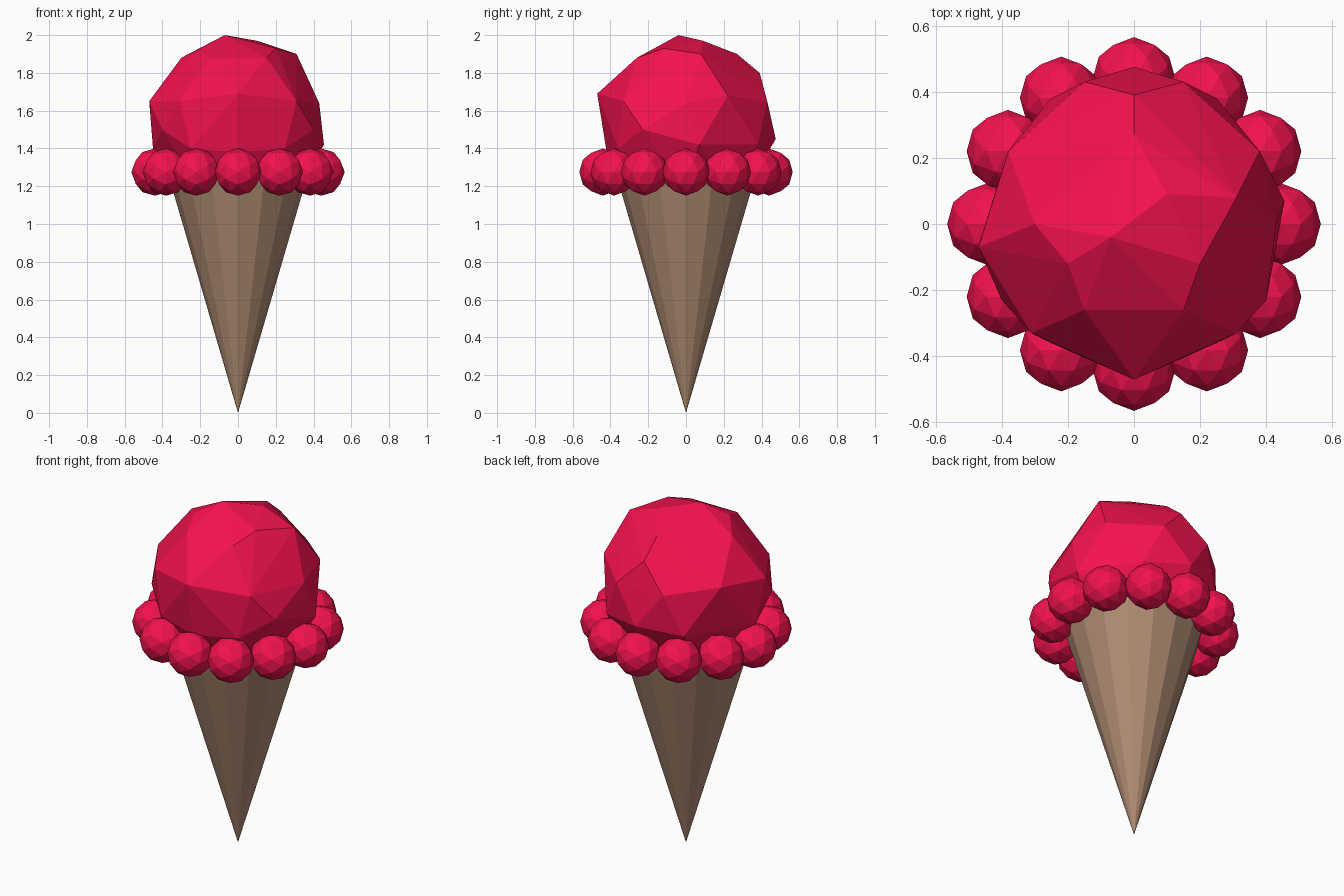
import bpy, bmesh
from math import sin, cos, pi, radians
from mathutils import Matrix

if "Cube" in bpy.data.objects:
    bpy.data.objects.remove(bpy.data.objects["Cube"])


def material(name, rgb):
    m = bpy.data.materials.new(name)
    m.diffuse_color = (*rgb, 1)
    m.use_nodes = True
    m.node_tree.nodes["Principled BSDF"].inputs["Base Color"].default_value = m.diffuse_color
    return m


def add_object(name, bm, mat):
    bmesh.ops.recalc_face_normals(bm, faces=bm.faces)
    me = bpy.data.meshes.new(name)
    bm.to_mesh(me)
    bm.free()
    me.materials.append(mat)
    ob = bpy.data.objects.new(name, me)
    bpy.context.collection.objects.link(ob)
    return ob


berry = material("berry_ice_cream", (0.9, 0.006, 0.075))
wafer = material("wafer", (0.43, 0.26, 0.17))

# Wafer cone, tip down
CONE_H, CONE_R = 1.28, 0.375
bm = bmesh.new()
bmesh.ops.create_cone(bm, cap_ends=True, segments=16, radius1=0, radius2=CONE_R,
                      depth=CONE_H, matrix=Matrix.Translation((0, 0, CONE_H / 2)))
bmesh.ops.remove_doubles(bm, verts=bm.verts, dist=0.0001)
add_object("cone", bm, wafer)

# Lumpy scoop: faceted hull around a few centre and mirrored side points
centre = [(-.07, -.04, 2.0), (.1, .09, 1.97), (.31, .08, 1.9), (-.3, 0, 1.88),
          (0, .27, 1.9), (0, .39, 1.8), (0, .475, 1.45), (0, -.47, 1.69),
          (.43, 0, 1.64), (-.47, -.07, 1.65), (.455, .07, 1.42), (-.45, 0, 1.4),
          (0, -.42, 1.38), (0, 0, 1.07)]
sides = [(.2, -.12, 1.93), (.15, -.26, 1.88), (.15, .43, 1.65), (.38, .22, 1.68),
         (.31, -.33, 1.65), (.25, -.36, 1.4), (.40, -.23, 1.5), (.25, .38, 1.42)]
points = centre + sides + [(-x, y, z) for x, y, z in sides]
points += [(.33 * cos(k * pi / 4), .33 * sin(k * pi / 4), 1.2) for k in range(8)]
bm = bmesh.new()
for p in points:
    bm.verts.new(p)
hull = bmesh.ops.convex_hull(bm, input=bm.verts)
loose = [v for v in bm.verts if not v.link_faces]
bmesh.ops.delete(bm, geom=loose, context='VERTS')
add_object("scoop", bm, berry)

# Ring of twelve small balls around the rim
for k in range(12):
    a = k * pi / 6
    bm = bmesh.new()
    place = Matrix.Translation((.44 * cos(a), .44 * sin(a), 1.275))
    bmesh.ops.create_icosphere(bm, subdivisions=2, radius=.125,
                               matrix=place @ Matrix.Rotation(radians(-31.72), 4, 'Y'))
    add_object(f"rim_ball_{k + 1}", bm, berry)
